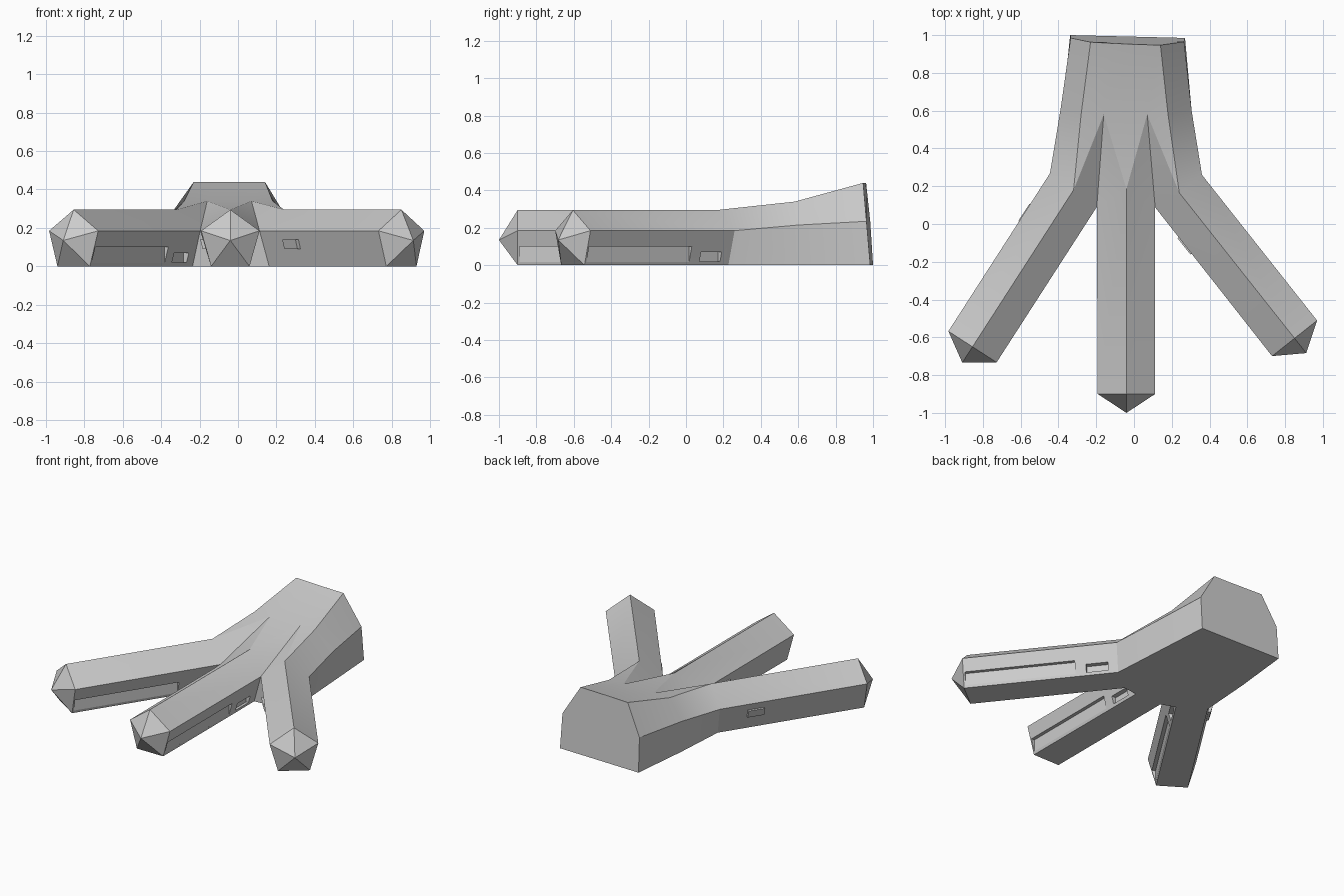
import bpy, bmesh
from mathutils import Vector

if "Cube" in bpy.data.objects:
    bpy.data.objects.remove(bpy.data.objects["Cube"])

LOW, SIDE, TOP = 0.10, 0.152, 0.295      # toe half widths and ridge height
MID_Z = 0.185

# Each toe: ridge point at the tip ring, ridge point at the palm
TOES = [((-0.855, -0.65), (-0.32, 0.18)),
        ((-0.04, -0.90), (-0.04, 0.185)),
        ((0.85, -0.605), (0.24, 0.165))]


def frame(toe):
    a, b = Vector(toe[0]), Vector(toe[1])
    t = (b - a).normalized()
    return a, t, Vector((t.y, -t.x))


def local(toe, u, v, z):
    a, t, n = frame(toe)
    p = a + t * u + n * v
    return (p.x, p.y, z)


def finish(bm, name):
    bmesh.ops.recalc_face_normals(bm, faces=bm.faces)
    me = bpy.data.meshes.new(name)
    bm.to_mesh(me)
    bm.free()
    ob = bpy.data.objects.new(name, me)
    bpy.context.collection.objects.link(ob)
    return ob


def add_block(bm, toe, u, v, z, slope=0.0):
    """Box in toe space; slope leans it to follow the toe's side."""
    def vert(i, j, k):
        return bm.verts.new(local(toe, u[i], v[j] + slope * (z[k] - z[0]), z[k]))
    c = {(i, j, k): vert(i, j, k) for i in (0, 1) for j in (0, 1) for k in (0, 1)}
    for quad in (((0,0,0),(0,0,1),(0,1,1),(0,1,0)), ((1,0,0),(1,1,0),(1,1,1),(1,0,1)),
                 ((0,0,0),(1,0,0),(1,0,1),(0,0,1)), ((0,1,0),(0,1,1),(1,1,1),(1,1,0)),
                 ((0,0,0),(0,1,0),(1,1,0),(1,0,0)), ((0,0,1),(1,0,1),(1,1,1),(0,1,1))):
        bm.faces.new([c[q] for q in quad])


bm = bmesh.new()
V = lambda x, y, z: bm.verts.new((x, y, z))

# Palm edge where the toes attach, left to right
web = [V(-0.445, 0.268, MID_Z), V(-0.197, 0.09, MID_Z),
       V(0.112, 0.088, MID_Z), V(0.36, 0.26, MID_Z)]
ridge = [V(*toe[1], TOP) for toe in TOES]
bottoms = []
for toe in TOES:
    length = (Vector(toe[1]) - Vector(toe[0])).length
    u = 0.81 * length / 0.90 * 1.11 if toe[0][0] != -0.04 else 0.99
    bottoms.append([V(*local(toe, min(u, length), s * LOW, 0)) for s in (-1, 1)])

# Toes: five-sided tubes closed by a pointed tip
for i, toe in enumerate(TOES):
    base = [bottoms[i][0], web[i], ridge[i], web[i + 1], bottoms[i][1]]
    end = [V(*local(toe, 0, v, z)) for v, z in
           ((-LOW, 0), (-SIDE, MID_Z), (0, TOP), (SIDE, MID_Z), (LOW, 0))]
    tip = V(*local(toe, -0.1, 0, 0.135))
    for k in range(5):
        m = (k + 1) % 5
        bm.faces.new((end[k], end[m], base[m], base[k]))
        bm.faces.new((end[m], end[k], tip))

# Webs between toes
for i in (0, 1):
    bm.faces.new((bottoms[i][1], web[i + 1], bottoms[i + 1][0]))

# Heel: middle and back cross-sections
mid = [V(*p) for p in ((-0.38, 0.60, 0), (-0.39, 0.60, 0.215), (-0.28, 0.58, 0.34),
                       (-0.16, 0.58, 0.34), (0.07, 0.58, 0.34), (0.18, 0.58, 0.34),
                       (0.305, 0.60, 0.215), (0.295, 0.60, 0))]
back = [V(*p) for p in ((-0.338, 1.0, 0), (-0.335, 0.985, 0.235), (-0.23, 0.963, 0.44),
                        (-0.11, 0.956, 0.44), (0.03, 0.950, 0.44), (0.14, 0.947, 0.44),
                        (0.265, 0.965, 0.235), (0.27, 0.985, 0))]
for k in range(7):
    bm.faces.new((mid[k], mid[k + 1], back[k + 1], back[k]))
bm.faces.new(back)

# Instep: joins the toe ridges and valleys to the heel
for f in ((bottoms[0][0], web[0], mid[1], mid[0]), (web[0], ridge[0], mid[2], mid[1]),
          (ridge[0], web[1], mid[3]), (ridge[0], mid[3], mid[2]),
          (web[1], ridge[1], mid[3]), (ridge[1], mid[4], mid[3]),
          (ridge[1], web[2], mid[4]), (web[2], ridge[2], mid[4]),
          (ridge[2], mid[5], mid[4]), (ridge[2], web[3], mid[6], mid[5]),
          (web[3], bottoms[2][1], mid[7], mid[6])):
    bm.faces.new(f)

# Sole
bm.faces.new([v for pair in bottoms for v in pair] + [mid[7], back[7], back[0], mid[0]])
foot = finish(bm, "three_toed_foot")

# Long grooves and small sockets cut in the right side of every toe
bm = bmesh.new()
for toe in TOES:
    add_block(bm, toe, (0.01, 0.71), (0.105, 0.2), (0.018, 0.1))
    add_block(bm, toe, (0.78, 0.92), (0.088, 0.2), (0.02, 0.07))
cutter = finish(bm, "slot_cutter")
cutter.hide_render = True
mod = foot.modifiers.new("slots", 'BOOLEAN')
mod.operation = 'DIFFERENCE'
mod.solver = 'EXACT'
mod.object = cutter
bpy.context.view_layer.objects.active = foot
foot.select_set(True)
bpy.ops.object.modifier_apply(modifier="slots")
bpy.data.objects.remove(cutter)
bpy.ops.object.shade_smooth_by_angle(angle=0.45)

# Small tabs on the left side of every toe
bm = bmesh.new()
for toe in TOES:
    add_block(bm, toe, (0.69, 0.80), (-0.143, -0.115), (0.09, 0.14), slope=-0.28)
finish(bm, "toe_tabs")
